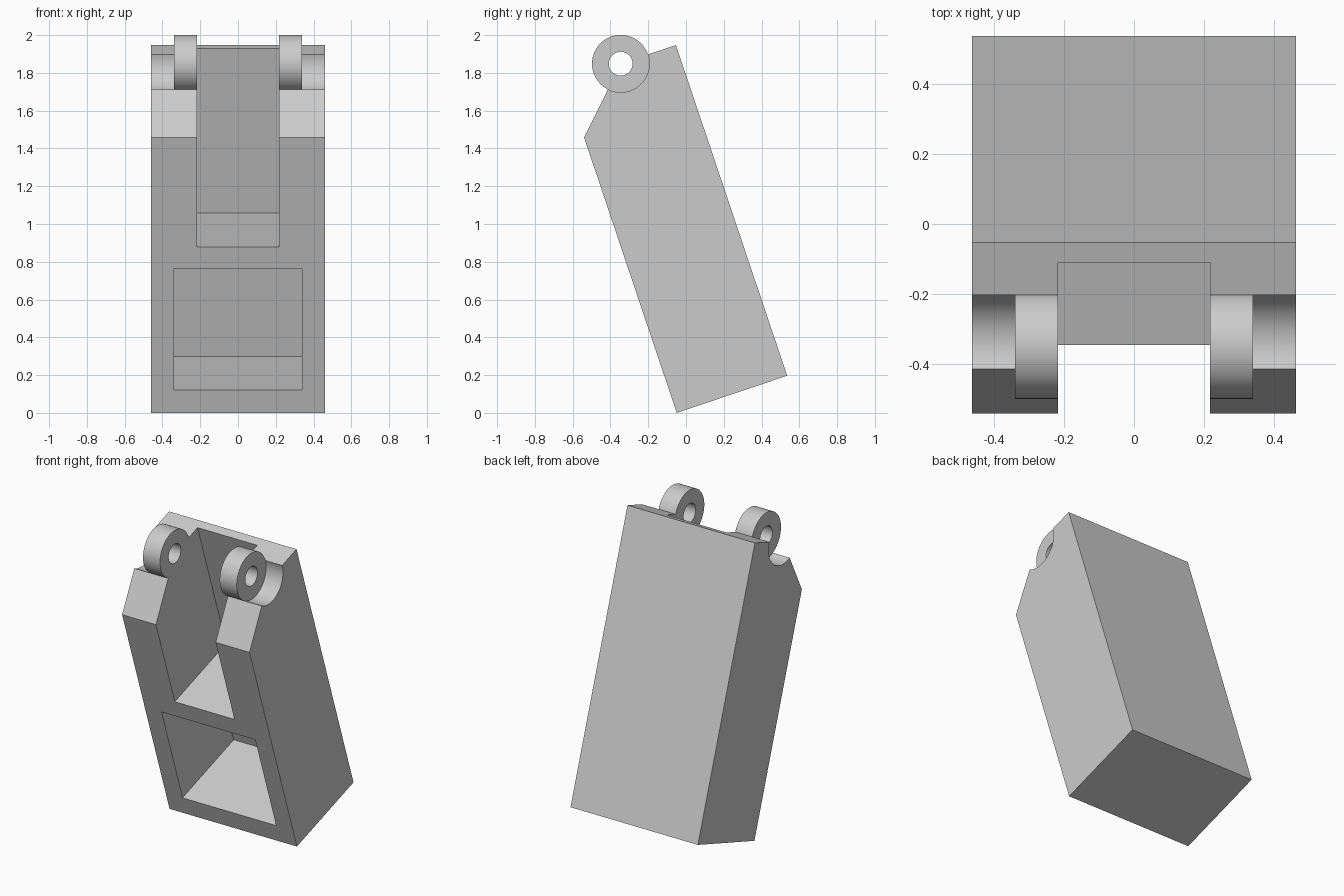
import bpy
import bmesh
import math
from mathutils import Matrix

cube = bpy.data.objects.get("Cube")
if cube:
    bpy.data.objects.remove(cube, do_unlink=True)

# Sizes in the upright frame, before the whole model is tilted back
HALF_W, DEPTH, LENGTH = 0.461, 0.617, 1.847
SLOT_HALF, RING_HALF = 0.216, 0.339
CUT_DEPTH = 0.558
AXIS_D = DEPTH / 2
RING_R, HOLE_R = 0.152, 0.063
SEGMENTS = 96
TILT = Matrix.Translation((0, -0.049, 0)) @ Matrix.Rotation(math.radians(18.6), 4, "X")

grey = bpy.data.materials.new("grey")
grey.use_nodes = True
colour = (0.6, 0.6, 0.6, 1)
grey.diffuse_color = colour
grey.node_tree.nodes["Principled BSDF"].inputs["Base Color"].default_value = colour


def extrude_profile(name, points, x0, x1):
    """Extrude a (depth, height) outline along x."""
    bm = bmesh.new()
    face = bm.faces.new([bm.verts.new((x0, d, h)) for d, h in points])
    moved = bmesh.ops.extrude_face_region(bm, geom=[face])["geom"]
    verts = [v for v in moved if isinstance(v, bmesh.types.BMVert)]
    bmesh.ops.translate(bm, verts=verts, vec=(x1 - x0, 0, 0))
    bmesh.ops.recalc_face_normals(bm, faces=bm.faces)
    mesh = bpy.data.meshes.new(name)
    bm.to_mesh(mesh)
    bm.free()
    mesh.materials.append(grey)
    obj = bpy.data.objects.new(name, mesh)
    bpy.context.collection.objects.link(obj)
    return obj


def box(name, half_w, d0, d1, h0, h1):
    return extrude_profile(name, [(d0, h0), (d1, h0), (d1, h1), (d0, h1)], -half_w, half_w)


def disc(name, radius, x0, x1):
    turns = [2 * math.pi * i / SEGMENTS for i in range(SEGMENTS)]
    return extrude_profile(
        name, [(AXIS_D + radius * math.cos(a), LENGTH + radius * math.sin(a)) for a in turns], x0, x1)


def select_only(obj):
    bpy.ops.object.select_all(action="DESELECT")
    obj.select_set(True)
    bpy.context.view_layer.objects.active = obj


def cut(obj, cutter):
    cutter.hide_render = True
    mod = obj.modifiers.new("cut", "BOOLEAN")
    mod.operation, mod.solver, mod.object = "DIFFERENCE", "EXACT", cutter
    select_only(obj)
    bpy.ops.object.modifier_apply(modifier=mod.name)
    bpy.data.objects.remove(cutter, do_unlink=True)


# Body with a chamfered upper front edge
body = extrude_profile("body", [(0, 0), (DEPTH, 0), (DEPTH, LENGTH), (AXIS_D, LENGTH),
                                (0, LENGTH - AXIS_D)], -HALF_W, HALF_W)
# Open slot at the top, closed pocket below, round scoop across the hinge line
cut(body, box("slot_cutter", SLOT_HALF, -0.2, CUT_DEPTH, 0.928, LENGTH + 0.2))
cut(body, box("pocket_cutter", RING_HALF, -0.2, CUT_DEPTH, 0.127, 0.807))
cut(body, disc("scoop_cutter", RING_R, -0.6, 0.6))
parts = [body]

# Hinge rings
for name, side in (("left_hinge_ring", 1), ("right_hinge_ring", -1)):
    ring = disc(name, RING_R, side * SLOT_HALF, side * RING_HALF)
    cut(ring, disc("hole_cutter", HOLE_R, side * 0.1, side * 0.5))
    parts.append(ring)

# Lean the model and smooth the round faces
for part in parts:
    part.data.transform(TILT)
    select_only(part)
    bpy.ops.object.shade_smooth_by_angle(angle=math.radians(30))
